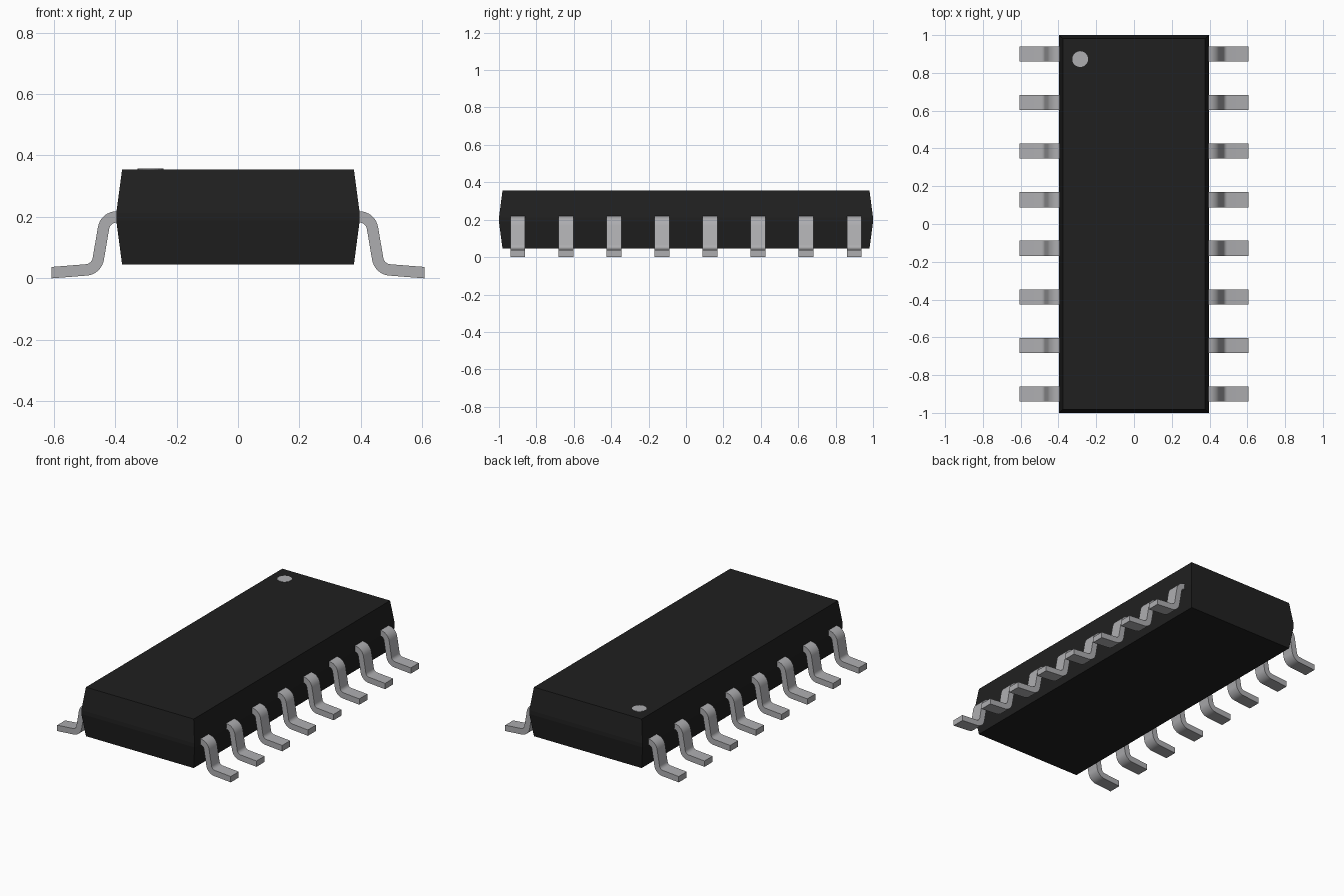
import bpy, bmesh, math
from mathutils import Vector

if "Cube" in bpy.data.objects:
    bpy.data.objects.remove(bpy.data.objects["Cube"])


def material(name, rgb):
    m = bpy.data.materials.new(name)
    m.diffuse_color = (*rgb, 1)
    m.use_nodes = True
    m.node_tree.nodes["Principled BSDF"].inputs["Base Color"].default_value = m.diffuse_color
    return m


BLACK = material("black plastic", (0.0145, 0.0145, 0.0145))
METAL = material("grey metal", (0.42, 0.42, 0.435))


def make_object(name, bm, mat, smooth=False):
    bmesh.ops.recalc_face_normals(bm, faces=bm.faces)
    mesh = bpy.data.meshes.new(name)
    bm.to_mesh(mesh)
    bm.free()
    mesh.materials.append(mat)
    ob = bpy.data.objects.new(name, mesh)
    bpy.context.collection.objects.link(ob)
    if smooth:
        bpy.ops.object.select_all(action='DESELECT')
        ob.select_set(True)
        bpy.context.view_layer.objects.active = ob
        bpy.ops.object.shade_smooth_by_angle(angle=math.radians(30))
    return ob


# Body: rectangular rings, widest at a narrow band halfway up
bm = bmesh.new()
rings = []
for z, inset in ((0.045, 0.019), (0.188, 0.0), (0.212, 0.0), (0.355, 0.019)):
    x, y = 0.396 - inset, 1.0 - inset
    rings.append([bm.verts.new((sx * x, sy * y, z))
                  for sx, sy in ((-1, -1), (1, -1), (1, 1), (-1, 1))])
for low, high in zip(rings, rings[1:]):
    for i in range(4):
        j = (i + 1) % 4
        bm.faces.new((low[i], low[j], high[j], high[i]))
bm.faces.new(rings[0])
bm.faces.new(rings[-1])
make_object("body", bm, BLACK)

# Pin one marker: thin disc on the top face
bm = bmesh.new()
bmesh.ops.create_cone(bm, cap_ends=True, segments=20, radius1=0.042,
                      radius2=0.042, depth=0.006)
bmesh.ops.translate(bm, verts=bm.verts, vec=(-0.285, 0.873, 0.354))
make_object("pin_one_marker", bm, METAL)


# Gull wing lead: centre line with outward normals, thickened to a strip
HALF_THICK, HALF_WIDTH, BEND, STEPS = 0.0185, 0.04, 0.043, 8
path = [((0.37, 0.2), (0, 1))]
for i in range(STEPS + 1):                      # shoulder bend
    a = math.radians(90 - 80 * i / STEPS)
    c, s = math.cos(a), math.sin(a)
    path.append(((0.395 + BEND * c, 0.157 + BEND * s), (c, s)))
for i in range(STEPS + 1):                      # ankle bend
    a = math.radians(190 + 76 * i / STEPS)
    c, s = math.cos(a), math.sin(a)
    path.append(((0.497 + BEND * c, 0.0705 + BEND * s), (-c, -s)))
path.append(((0.607, 0.0187), (0, 1)))          # toe


def make_lead(name, side, y):
    bm = bmesh.new()
    sections = []
    for p, n in path:
        p, n = Vector(p), Vector(n) * HALF_THICK
        sections.append([bm.verts.new((side * q.x, y + w, q.y))
                         for q, w in ((p + n, -HALF_WIDTH), (p + n, HALF_WIDTH),
                                      (p - n, HALF_WIDTH), (p - n, -HALF_WIDTH))])
    for a, b in zip(sections, sections[1:]):
        for i in range(4):
            j = (i + 1) % 4
            bm.faces.new((a[i], a[j], b[j], b[i]))
    bm.faces.new(sections[0])
    bm.faces.new(sections[-1])
    make_object(name, bm, METAL, smooth=True)


# Eight leads down each long side
for side, label in ((-1, "left"), (1, "right")):
    for i in range(8):
        make_lead(f"{label}_lead_{i + 1}", side, (i - 3.5) * 0.257)
